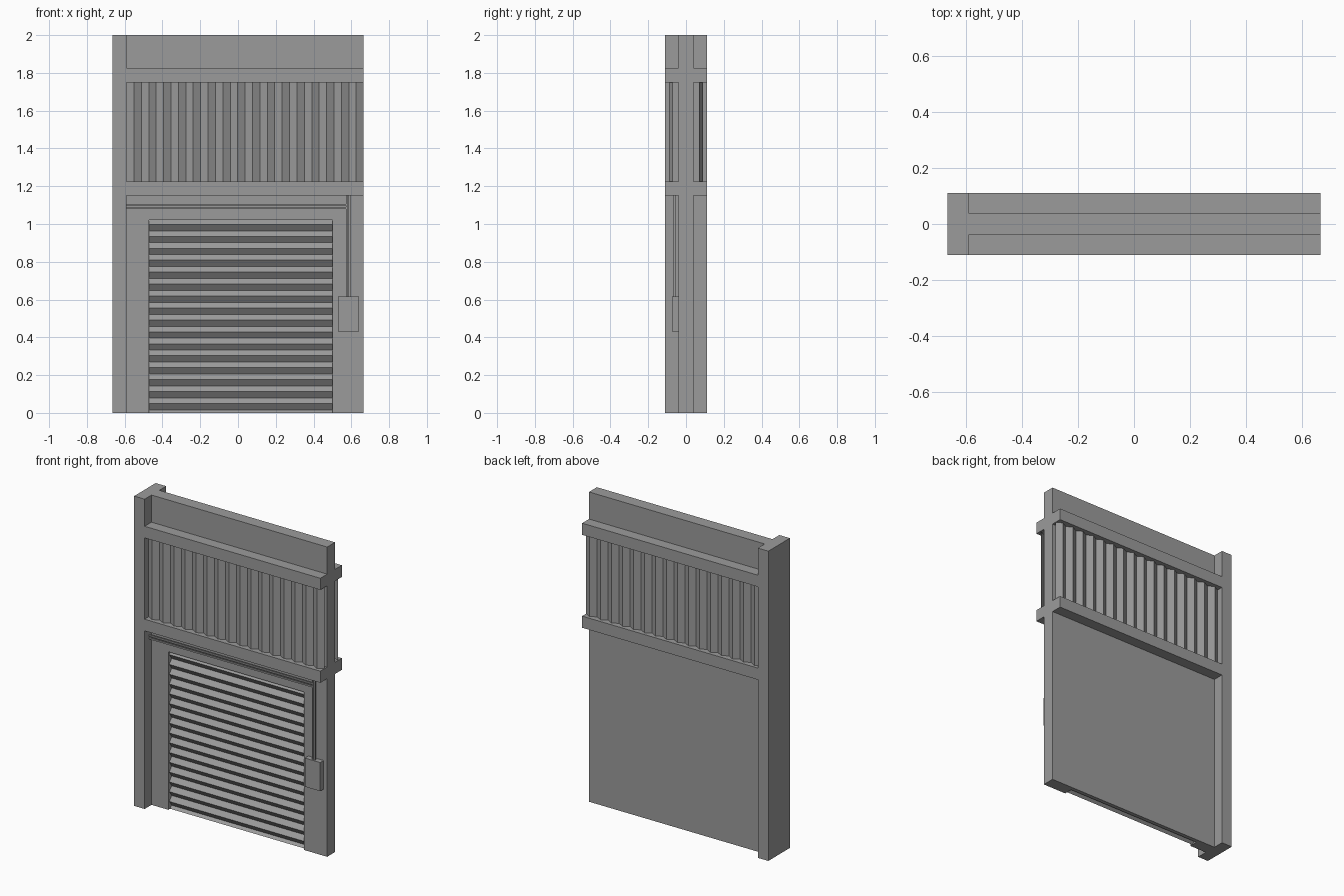
import bpy
import bmesh

cube = bpy.data.objects.get("Cube")
if cube:
    bpy.data.objects.remove(cube, do_unlink=True)

grey = bpy.data.materials.new("plain_grey")
grey.use_nodes = True
grey.diffuse_color = (0.33, 0.33, 0.33, 1)
grey.node_tree.nodes["Principled BSDF"].inputs["Base Color"].default_value = grey.diffuse_color


def finish(name, bm):
    mesh = bpy.data.meshes.new(name)
    bm.to_mesh(mesh)
    bm.free()
    mesh.materials.append(grey)
    obj = bpy.data.objects.new(name, mesh)
    bpy.context.collection.objects.link(obj)
    return obj


def box(name, x, y, z):
    bm = bmesh.new()
    bmesh.ops.create_cube(bm, size=1)
    for v in bm.verts:
        for i, (low, high) in enumerate((x, y, z)):
            v.co[i] = low if v.co[i] < 0 else high
    return finish(name, bm)


def sheet(name, start, end, flip=False):
    """Folded sheet spanning two matching rows of points."""
    bm = bmesh.new()
    a = [bm.verts.new(p) for p in start]
    b = [bm.verts.new(p) for p in end]
    for i in range(len(a) - 1):
        face = bm.faces.new((a[i], a[i + 1], b[i + 1], b[i]))
        if flip:
            face.normal_flip()
    return finish(name, bm)


LEFT, RIGHT = -0.59, 0.665
FACE, EDGE = 0.04, 0.11
OPEN_L, OPEN_R, OPEN_TOP = -0.47, 0.5, 1.02
BACK = 0.015

# Wall around the shutter recess, with a thin skin behind it
box("wall_upper", (LEFT, RIGHT), (-FACE, FACE), (OPEN_TOP, 2))
box("wall_right_jamb", (LEFT, OPEN_L), (-FACE, FACE), (0, OPEN_TOP))
box("wall_left_jamb", (OPEN_R, RIGHT), (-FACE, FACE), (0, OPEN_TOP))
box("wall_back_skin", (OPEN_L, OPEN_R), (BACK, FACE), (0, OPEN_TOP))

# Side column and the horizontal beams on both sides
box("column", (-RIGHT, LEFT), (-EDGE, EDGE), (0, 2))
for name, z in (("lower", (1.15, 1.225)), ("upper", (1.75, 1.825))):
    box(name + "_beam_front", (LEFT, RIGHT), (-EDGE, -FACE), z)
    box(name + "_beam_back", (LEFT, RIGHT), (FACE, EDGE), z)

# Corrugated panels between the beams
folds = 32
for name, side in (("front", -1), ("back", 1)):
    profile = [(LEFT + (RIGHT - LEFT) * i / folds,
                side * (0.09 if i % 2 else 0.068)) for i in range(folds + 1)]
    sheet("corrugated_panel_" + name,
          [(x, y, 1.225) for x, y in profile],
          [(x, y, 1.75) for x, y in profile], flip=side > 0)

# Roller shutter with pleated slats
profile = [(BACK, OPEN_TOP), (-0.005, OPEN_TOP)]
z = 0.998
for i in range(16):
    profile += [(-0.03, z), (-0.005, z - 0.034)]
    z -= 0.0632
profile += [(-0.022, 0)]
sheet("shutter", [(OPEN_L, y, h) for y, h in profile],
      [(OPEN_R, y, h) for y, h in profile])

# Control box and its conduits
box("control_box", (0.53, 0.64), (-0.075, -FACE), (0.43, 0.615))
pipe_y = (-0.065, -0.055)
for name, x in (("inner", 0.578), ("outer", 0.591)):
    box("conduit_vertical_" + name, (x - 0.005, x + 0.005), pipe_y, (0.615, 1.15))
for name, h in (("upper", 1.102), ("lower", 1.084)):
    box("conduit_horizontal_" + name, (LEFT, 0.574), pipe_y, (h - 0.005, h + 0.005))
